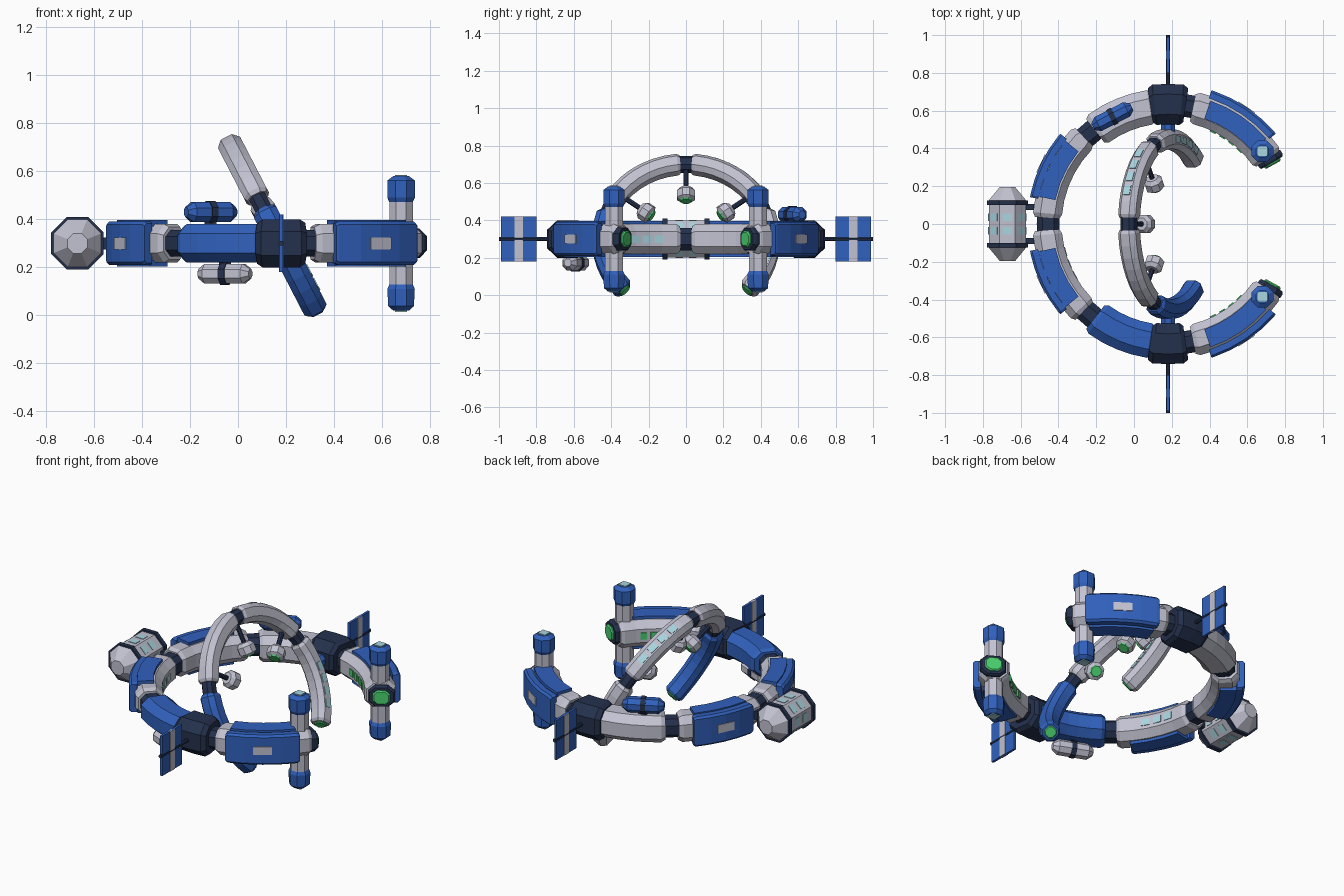
import bpy, bmesh
from math import radians, cos, sin, pi
from mathutils import Matrix, Vector

if "Cube" in bpy.data.objects:
    bpy.data.objects.remove(bpy.data.objects["Cube"])


def material(name, rgb):
    col = [c / 12.92 if c < 0.04 else ((c + 0.055) / 1.055) ** 2.4 for c in rgb] + [1]
    m = bpy.data.materials.new(name)
    m.use_nodes = True
    m.diffuse_color = col
    m.node_tree.nodes["Principled BSDF"].inputs["Base Color"].default_value = col
    return m


WHITE = material("hull white", (0.76, 0.76, 0.82))
BLUE = material("panel blue", (0.19, 0.38, 0.74))
DARK = material("joint navy", (0.14, 0.19, 0.30))
GREEN = material("signal green", (0.29, 0.82, 0.44))
GLASS = material("window cyan", (0.66, 0.84, 0.88))


def finish(name, bm, mats):
    bmesh.ops.recalc_face_normals(bm, faces=bm.faces)
    me = bpy.data.meshes.new(name)
    bm.to_mesh(me)
    bm.free()
    for m in mats:
        me.materials.append(m)
    ob = bpy.data.objects.new(name, me)
    bpy.context.collection.objects.link(ob)
    return ob


def loft(name, rings, mats):
    """Skin closed rings of points; mats gives one material per band."""
    bm = bmesh.new()
    used = list(dict.fromkeys(mats))
    vs = [[bm.verts.new(p) for p in ring] for ring in rings]
    n = len(vs[0])
    for a, b, m in zip(vs, vs[1:], mats):
        for i in range(n):
            f = bm.faces.new((a[i], a[(i + 1) % n], b[(i + 1) % n], b[i]))
            f.material_index = used.index(m)
    bm.faces.new(vs[0]).material_index = used.index(mats[0])
    bm.faces.new(vs[-1]).material_index = used.index(mats[-1])
    return finish(name, bm, used)


def lathe(name, prof, mats, frame, sides=8):
    """Faceted solid of revolution about the frame's z; prof holds (radius, z)."""
    rings = [[frame @ Vector((r * cos((i + .5) * 2 * pi / sides), r * sin((i + .5) * 2 * pi / sides), z))
              for i in range(sides)] for r, z in prof]
    if not isinstance(mats, list):
        mats = [mats] * (len(prof) - 1)
    return loft(name, rings, mats)


def octagon(r, hr, hz, k=0.5):
    return [(r + x * hr, z * hz) for x, z in
            ((1, k), (k, 1), (-k, 1), (-1, k), (-1, -k), (-k, -1), (k, -1), (1, -k))]


def rect(r0, r1, z0, z1):
    return [(r0, z0), (r1, z0), (r1, z1), (r0, z1)]


def arc(name, frame, prof, a0, a1, mat, taper=1.0, lip=2.0):
    """Sweep an (r, z) profile between two angles, with optional tapered ends."""
    steps = max(1, round(abs(a1 - a0) / 8))
    cr = sum(p[0] for p in prof) / len(prof)
    cz = sum(p[1] for p in prof) / len(prof)
    d = lip if a1 > a0 else -lip
    if taper < 1:
        stops = [(a0, taper)] + [(a0 + d + (a1 - a0 - 2 * d) * i / steps, 1) for i in range(steps + 1)] + [(a1, taper)]
    else:
        stops = [(a0 + (a1 - a0) * i / steps, 1) for i in range(steps + 1)]
    rings = []
    for a, k in stops:
        t = radians(a)
        rings.append([frame @ Vector(((cr + (r - cr) * k) * cos(t), (cr + (r - cr) * k) * sin(t),
                                      cz + (z - cz) * k)) for r, z in prof])
    return loft(name, rings, [mat] * (len(rings) - 1))


def box(name, loc, size, mat):
    bm = bmesh.new()
    bmesh.ops.create_cube(bm, size=1, matrix=Matrix.Translation(loc) @ Matrix.Diagonal((*size, 1)))
    return finish(name, bm, [mat])


def aim(loc, direction):
    return Matrix.Translation(loc) @ Vector(direction).to_track_quat('Z', 'Y').to_matrix().to_4x4()


# Frames of the flat outer ring and the tilted inner ring
HUB = Vector((0.18, 0, 0.30))
OUT = Matrix.Translation(HUB)
up = Vector((-0.46, 0, 0.89)).normalized()
side = Vector((0, 1, 0))
INN = Matrix.Translation(HUB) @ Matrix((up, side, up.cross(side))).transposed().to_4x4()


def armour(label, s, a0, a1, r0, r1):
    """Blue plates above, below and outside a ring segment, with a badge panel."""
    for tag, k in (("top", 1), ("bottom", -1)):
        arc(f"{label}_{tag}_plate", OUT, rect(r0, r1, k * 0.07, k * 0.097), s * a0, s * a1, BLUE)
    shell = [(0.70, -0.09), (0.733, -0.09), (0.745, -0.078), (0.745, 0.078), (0.733, 0.09), (0.70, 0.09)]
    arc(f"{label}_outer_plate", OUT, shell, s * (a0 - 1), s * (a1 + 1), BLUE, 0.92, 1)
    mid = (a0 + a1) / 2
    arc(f"{label}_badge_panel", OUT, rect(0.741, 0.749, -0.025, 0.025), s * (mid - 4), s * (mid + 4), WHITE)


for s, lab in ((1, "back"), (-1, "front")):
    # Outer ring hull segments and necks
    arc(f"{lab}_tip_segment", OUT, octagon(0.63, 0.085, 0.08), s * 33, s * 78, WHITE, 0.85)
    arc(f"{lab}_mid_segment", OUT, octagon(0.625, 0.092, 0.08), s * 97, s * 128, WHITE if s > 0 else BLUE, 0.85)
    arc(f"{lab}_rear_segment", OUT, octagon(0.64, 0.077, 0.08), s * 134, s * 177, WHITE, 0.85)
    arc(f"{lab}_main_joint", OUT, octagon(0.635, 0.107, 0.1), s * 81.5, s * 98.5, DARK, 0.85)
    arc(f"{lab}_tip_neck", OUT, octagon(0.635, 0.06, 0.055), s * 76, s * 84, DARK)
    arc(f"{lab}_mid_neck", OUT, octagon(0.635, 0.06, 0.055), s * 126, s * 136, DARK)
    armour(f"{lab}_tip", s, 41, 71, 0.59, 0.69)
    armour(f"{lab}_rear", s, 141, 168, 0.61, 0.70)

    # Docking port at the open end of the ring
    arc(f"{lab}_port_collar", OUT, octagon(0.64, 0.072, 0.062), s * 30.5, s * 34, DARK, 0.9, 1)
    arc(f"{lab}_port_light", OUT, octagon(0.64, 0.048, 0.042), s * 29.3, s * 31, GREEN, 0.85, 0.6)
    for a in (46, 52, 58, 64):
        arc(f"{lab}_tip_window", OUT, rect(0.538, 0.55, -0.02, 0.02), s * (a - 1.8), s * (a + 1.8), GREEN)

    # Upright pylon with blue pods and glass caps
    pylon = [(0.036, -0.28), (0.058, -0.262), (0.062, -0.19), (0.053, -0.172),
             (0.053, 0.172), (0.062, 0.19), (0.062, 0.262), (0.036, 0.28)]
    foot = Vector((0.68, s * 0.385, 0.30))
    lathe(f"{lab}_pylon", pylon, [BLUE] * 3 + [WHITE] + [BLUE] * 3, Matrix.Translation(foot))
    for k in (1, -1):
        box(f"{lab}_pylon_cap", foot + Vector((0, 0, k * 0.281)), (0.05, 0.05, 0.009), GLASS)

    # Solar wing
    lathe(f"{lab}_wing_boom", [(0.011, 0.70), (0.011, 1.0)], DARK, aim((0.18, 0, 0.30), (0, s, 0)))
    box(f"{lab}_wing_panel", (0.18, s * 0.895, 0.30), (0.014, 0.19, 0.24), BLUE)
    box(f"{lab}_wing_stripe", (0.18, s * 0.895, 0.30), (0.020, 0.045, 0.24), WHITE)

    # Inner ring arms, neck, axle and end light
    arc(f"{lab}_upper_arm", INN, octagon(0.45, 0.052, 0.052), s * 4, s * 62, WHITE, 0.85)
    arc(f"{lab}_arm_neck", INN, octagon(0.45, 0.036, 0.036), s * 60, s * 72, DARK)
    arc(f"{lab}_lower_arm", INN, octagon(0.45, 0.052, 0.052), s * 70, s * 133, WHITE if s > 0 else BLUE, 0.8)
    arc(f"{lab}_arm_light", INN, octagon(0.45, 0.032, 0.032), s * 132.5, s * 134.2, GREEN, 0.85, 0.6)
    lathe(f"{lab}_axle", [(0.04, 0.47), (0.04, 0.56)], BLUE, aim(HUB, (0, s, 0)))

    # Struts holding the tank
    box(f"{lab}_tank_strut", (-0.54, s * 0.09, 0.30), (0.08, 0.03, 0.05), DARK)

arc("rear_neck", OUT, octagon(0.635, 0.06, 0.06), 174, 186, DARK)
arc("top_neck", INN, octagon(0.45, 0.04, 0.04), -5, 5, DARK)

# Window rows
for a in (21, 30, 39, 48):
    arc("upper_arm_window", INN, rect(0.494, 0.506, -0.018, 0.018), a - 3, a + 3, GLASS)
for a in (92, 101, 110, 119):
    arc("lower_arm_window", INN, rect(0.432, 0.468, -0.056, -0.048), a - 3, a + 3, GLASS)
for a in (-151, -158, -165):
    arc("rear_window", OUT, rect(0.559, 0.568, -0.02, 0.02), a - 2.5, a + 2.5, GLASS)

# Lamps hanging inward from the inner ring
for a in (-53, 0, 53):
    t = radians(a)
    d = INN.to_3x3() @ Vector((cos(t), sin(t), 0))
    frame = aim(HUB, d)
    lathe("lamp_rod", [(0.014, 0.28), (0.014, 0.41)], DARK, frame)
    lathe("lamp", [(0.03, 0.226), (0.034, 0.233), (0.052, 0.243), (0.052, 0.285), (0.034, 0.305)],
          [GREEN, WHITE, WHITE, WHITE], frame)

# Capsules riding on the middle segments
for name, r, a, z, mat in (("upper_capsule", 0.64, 117.4, 0.13, BLUE), ("lower_capsule", 0.635, -111.7, -0.127, WHITE)):
    t = radians(a)
    spot = HUB + Vector((r * cos(t), r * sin(t), z))
    frame = aim(spot, (-sin(t), cos(t), 0))
    lathe(name, [(0.022, -0.115), (0.045, -0.085), (0.045, 0.085), (0.022, 0.115)], mat, frame)
    lathe(name + "_band", [(0.05, -0.014), (0.05, 0.014)], DARK, frame)
    box(name + "_mount", spot - Vector((0, 0, z * 0.3)), (0.05, 0.04, 0.05), DARK)

# Storage tank behind the ring
TANK = aim((-0.67, 0, 0.30), (0, 1, 0))
half = [(0.107, 0.10), (0.118, 0.10), (0.118, 0.125), (0.107, 0.125), (0.045, 0.195)]
lathe("tank", [(r, -z) for r, z in reversed(half)] + half,
      [WHITE, DARK, DARK, DARK, WHITE, DARK, DARK, DARK, WHITE], TANK)
for i in range(8):
    turn = TANK @ Matrix.Rotation(i * pi / 4, 4, 'Z')
    for k in (1, -1):
        plate = box("tank_window", (0.099, 0, k * 0.035), (0.006, 0.05, 0.04), GLASS)
        plate.matrix_world = turn
